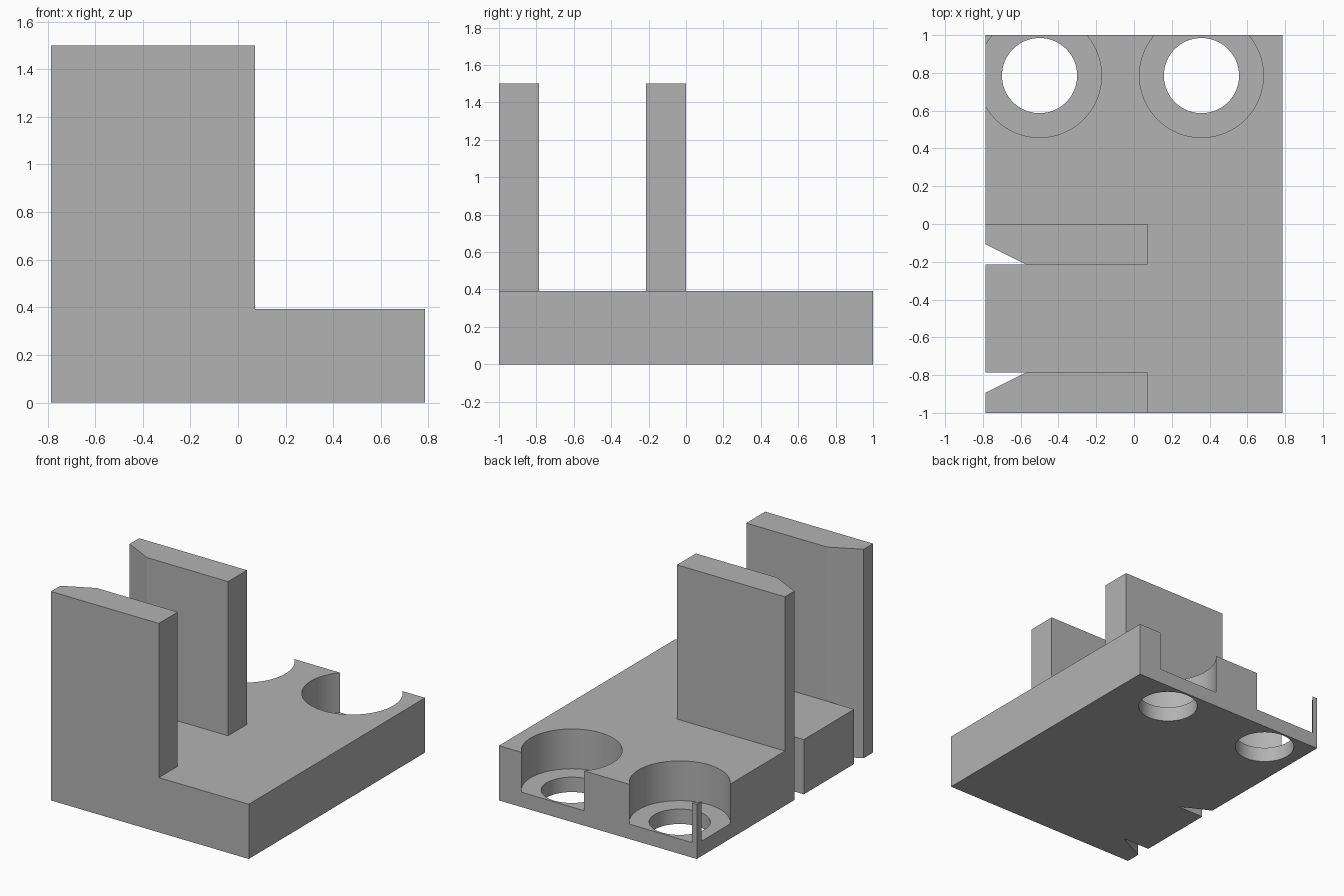
import bpy
import bmesh
import math

cube = bpy.data.objects.get("Cube")
if cube:
    bpy.data.objects.remove(cube, do_unlink=True)

# Main dimensions: the part follows a grid of 14 units per metre
U = 1 / 14
HALF_W, HALF_L = 11 * U, 14 * U
BASE_H, WALL_TOP = 5.5 * U, 21 * U
WALL_T, WALL_END = 3 * U, 1 * U
CHAMFER_X, CHAMFER_Y = 3 * U, 1.5 * U

grey = bpy.data.materials.new("plain grey")
grey.use_nodes = True
colour = (0.45, 0.45, 0.45, 1)
grey.diffuse_color = colour
grey.node_tree.nodes["Principled BSDF"].inputs["Base Color"].default_value = colour


def prism(name, outline, z0, z1):
    """Extrude a counter-clockwise outline from z0 to z1."""
    bm = bmesh.new()
    face = bm.faces.new([bm.verts.new((x, y, z0)) for x, y in outline])
    top = bmesh.ops.extrude_face_region(bm, geom=[face])["geom"]
    verts = [v for v in top if isinstance(v, bmesh.types.BMVert)]
    bmesh.ops.translate(bm, verts=verts, vec=(0, 0, z1 - z0))
    bmesh.ops.recalc_face_normals(bm, faces=bm.faces)
    mesh = bpy.data.meshes.new(name)
    bm.to_mesh(mesh)
    bm.free()
    mesh.materials.append(grey)
    obj = bpy.data.objects.new(name, mesh)
    bpy.context.collection.objects.link(obj)
    return obj


def circle(cx, cy, r, n=96):
    return [(cx + r * math.cos(2 * math.pi * i / n),
             cy + r * math.sin(2 * math.pi * i / n)) for i in range(n)]


def cut(target, cutter):
    """Subtract the cutter, then discard it."""
    mod = target.modifiers.new("cut", "BOOLEAN")
    mod.operation = "DIFFERENCE"
    mod.solver = "EXACT"
    mod.object = cutter
    bpy.context.view_layer.objects.active = target
    bpy.ops.object.modifier_apply(modifier=mod.name)
    bpy.data.objects.remove(cutter, do_unlink=True)


# Inner faces of the two walls
front_in = -HALF_L + WALL_T
rear_in = -WALL_T
left = -HALF_W
tip = left + CHAMFER_X

# Base plate with the two wedge notches running through it
base = prism("base_plate", [
    (left, -HALF_L), (HALF_W, -HALF_L), (HALF_W, HALF_L), (left, HALF_L),
    (left, rear_in + CHAMFER_Y), (tip, rear_in), (left, rear_in),
    (left, front_in), (tip, front_in), (left, front_in - CHAMFER_Y),
], 0, BASE_H)

# Upright walls with chamfered inner corners
prism("front_wall", [
    (left, -HALF_L), (WALL_END, -HALF_L), (WALL_END, front_in),
    (tip, front_in), (left, front_in - CHAMFER_Y),
], BASE_H, WALL_TOP)
prism("rear_wall", [
    (tip, rear_in), (WALL_END, rear_in), (WALL_END, 0),
    (left, 0), (left, rear_in + CHAMFER_Y),
], BASE_H, WALL_TOP)

# Counterbored screw holes, breaking out through the back edge
for cx in (-7 * U, 5 * U):
    cy = 11 * U
    cut(base, prism("counterbore_cutter", circle(cx, cy, 0.328), 1.5 * U, 1))
    cut(base, prism("hole_cutter", circle(cx, cy, 0.199), -0.5, 0.3))

# Smooth bores, sharp edges
bpy.ops.object.select_all(action="DESELECT")
base.select_set(True)
bpy.context.view_layer.objects.active = base
bpy.ops.object.shade_smooth_by_angle(angle=math.radians(25))
